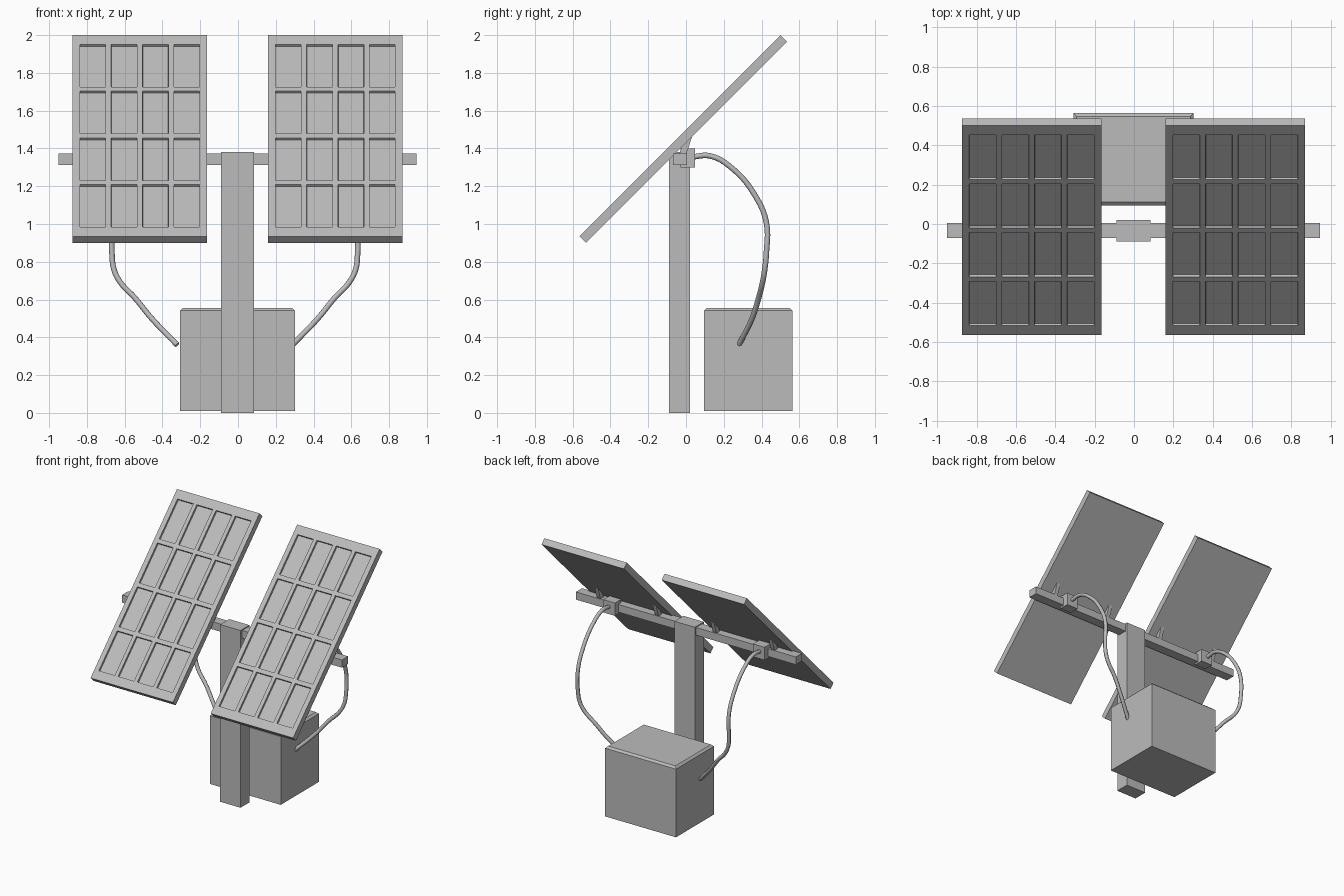
import bpy, bmesh, math
from mathutils import Matrix, Vector

if "Cube" in bpy.data.objects:
    bpy.data.objects.remove(bpy.data.objects["Cube"], do_unlink=True)

# One plain grey for everything
GREY = (0.5, 0.5, 0.5, 1)
grey = bpy.data.materials.new("plain_grey")
grey.use_nodes = True
grey.diffuse_color = GREY
grey.node_tree.nodes["Principled BSDF"].inputs["Base Color"].default_value = GREY


def finish(name, bm):
    bmesh.ops.recalc_face_normals(bm, faces=bm.faces)
    mesh = bpy.data.meshes.new(name)
    bm.to_mesh(mesh)
    bm.free()
    mesh.materials.append(grey)
    obj = bpy.data.objects.new(name, mesh)
    bpy.context.collection.objects.link(obj)
    return obj


def box_mesh(x, y, z):
    """Box from (low, high) ranges on each axis."""
    bm = bmesh.new()
    size = [b - a for a, b in (x, y, z)]
    mid = [(a + b) / 2 for a, b in (x, y, z)]
    bmesh.ops.create_cube(bm, size=1, matrix=Matrix.Translation(mid) @ Matrix.Diagonal((*size, 1)))
    return bm


def box(name, x, y, z):
    return finish(name, box_mesh(x, y, z))


def prism(name, profile, x, width):
    """Side profile of (y, z) points extruded along x."""
    bm = bmesh.new()
    face = bm.faces.new([bm.verts.new((x - width / 2, y, z)) for y, z in profile])
    new = bmesh.ops.extrude_face_region(bm, geom=[face])["geom"]
    bmesh.ops.translate(bm, vec=(width, 0, 0), verts=[v for v in new if isinstance(v, bmesh.types.BMVert)])
    finish(name, bm)


def cell_lines(length, cell, pitch, count=4):
    """Grid lines: both outer edges plus both edges of each cell."""
    lines = [-length / 2]
    for i in range(count):
        mid = (i - (count - 1) / 2) * pitch
        lines += [mid - cell / 2, mid + cell / 2]
    return lines + [length / 2]


def solar_panel(name, x):
    width, length, thick = 0.71, 1.506, 0.05
    us = cell_lines(width, 0.137, 0.166)
    vs = cell_lines(length, 0.318, 0.35)
    bm = bmesh.new()
    grid = [[bm.verts.new((u, v, 0)) for u in us] for v in vs]
    cells = []
    for j in range(len(vs) - 1):
        for i in range(len(us) - 1):
            f = bm.faces.new((grid[j][i], grid[j][i + 1], grid[j + 1][i + 1], grid[j + 1][i]))
            if i % 2 and j % 2:
                cells.append(f)
    # Frame sides and back
    rim = [e for e in bm.edges if e.is_boundary]
    new = bmesh.ops.extrude_edge_only(bm, edges=rim)["geom"]
    bmesh.ops.translate(bm, vec=(0, 0, -thick), verts=[g for g in new if isinstance(g, bmesh.types.BMVert)])
    bmesh.ops.holes_fill(bm, edges=[g for g in new if isinstance(g, bmesh.types.BMEdge)], sides=0)
    # Sunken cells
    bmesh.ops.recalc_face_normals(bm, faces=bm.faces)
    bmesh.ops.inset_individual(bm, faces=cells, thickness=0.002, depth=-0.014)
    bm.transform(Matrix.Translation((x, -0.0325, 1.4675)) @ Matrix.Rotation(math.radians(45), 4, "X"))
    finish(name, bm)


def cable(name, points, radius=0.0145):
    curve = bpy.data.curves.new(name, "CURVE")
    curve.dimensions = "3D"
    curve.bevel_depth = radius
    curve.bevel_resolution = 2
    curve.resolution_u = 5
    curve.use_fill_caps = True
    spline = curve.splines.new("BEZIER")
    spline.bezier_points.add(len(points) - 1)
    for bp, co in zip(spline.bezier_points, points):
        bp.co = Vector(co)
        bp.handle_left_type = bp.handle_right_type = "AUTO"
    curve.materials.append(grey)
    obj = bpy.data.objects.new(name, curve)
    bpy.context.collection.objects.link(obj)
    bpy.ops.object.select_all(action="DESELECT")
    obj.select_set(True)
    bpy.context.view_layer.objects.active = obj
    bpy.ops.object.convert(target="MESH")
    bpy.ops.object.shade_smooth_by_angle(angle=math.radians(50))


# Mast and crossbar
box("mast", (-0.09, 0.085), (-0.09, 0.02), (0, 1.38))
box("crossbar", (-0.95, 0.945), (-0.07, 0.005), (1.313, 1.373))

# Battery box with a chamfered top
bm = box_mesh((-0.308, 0.302), (0.095, 0.563), (0.01, 0.541))
top = max(bm.faces, key=lambda f: f.calc_center_median().z)
bmesh.ops.inset_individual(bm, faces=[top], thickness=0.022, depth=0.015)
finish("battery_box", bm)

# Panels, brackets, junction boxes and cables on each side
BRACKET = [(-0.035, 1.37), (0.0, 1.37), (0.012, 1.40), (0.036, 1.475), (-0.02, 1.42)]
for side, s in (("left", 1), ("right", -1)):
    solar_panel(f"{side}_solar_panel", s * 0.5175 - 0.0025)
    for part, x in (("inner", 0.25), ("outer", 0.75)):
        prism(f"{side}_{part}_bracket", BRACKET, s * x, 0.03)
    jx = s * 0.645 - 0.015
    box(f"{side}_junction_box", (jx - 0.05, jx + 0.05), (-0.03, 0.047), (1.3, 1.4))
    # Cable points as inward offset, y and z
    path = [(0, 0.03, 1.355), (0, 0.13, 1.36), (0, 0.25, 1.29), (0, 0.36, 1.16), (0, 0.425, 1.01),
            (0, 0.425, 0.84), (0.01, 0.417, 0.76), (0.045, 0.405, 0.69), (0.12, 0.385, 0.61),
            (0.21, 0.35, 0.5), (0.345, 0.28, 0.36)]
    cable(f"{side}_cable", [(s * (0.65 - dx) - 0.017, y, z) for dx, y, z in path])
